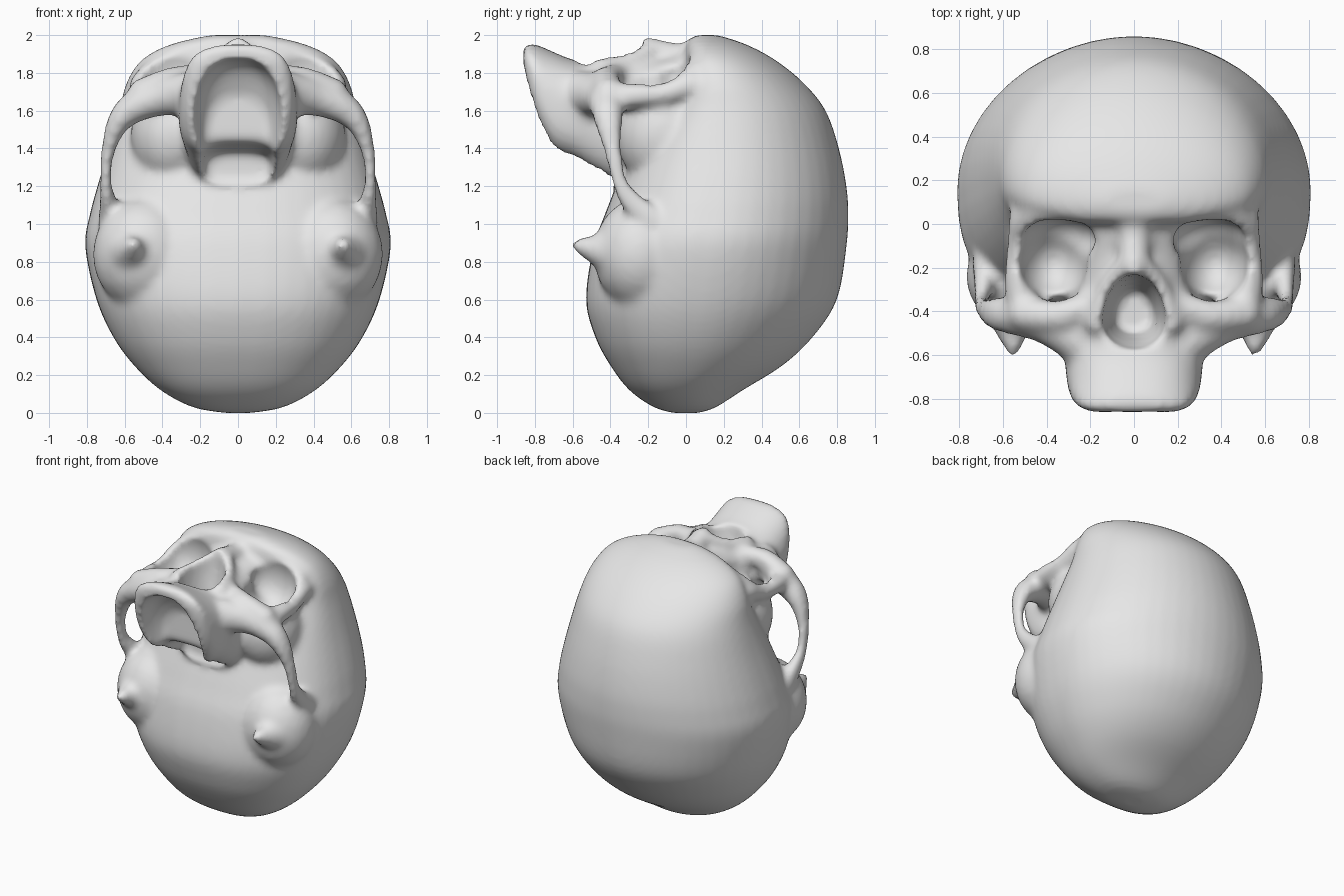
import bpy, bmesh, math
from mathutils import Matrix

old = bpy.data.objects.get("Cube")
if old:
    bpy.data.objects.remove(old, do_unlink=True)

bone = bpy.data.materials.new("bone_grey")
bone.use_nodes = True
bone.diffuse_color = (0.8, 0.8, 0.8, 1)
bone.node_tree.nodes["Principled BSDF"].inputs["Base Color"].default_value = (0.8, 0.8, 0.8, 1)


def spline(rows, steps=4):
    """Smooth interpolation through rows of numbers."""
    out = []
    for i in range(len(rows) - 1):
        a, b, c, d = (rows[max(0, min(len(rows) - 1, i + k))] for k in (-1, 0, 1, 2))
        for s in range(steps):
            t = s / steps
            out.append([q + 0.5 * t * (r - p + t * (2*p - 5*q + 4*r - w + t * (3*(q - r) + w - p)))
                        for p, q, r, w in zip(a, b, c, d)])
    return out + [list(rows[-1])]


def loft(bm, rows, axis, low_power, high_power, n=48):
    """Rows are (position on axis, half width, low, high, where it is widest)."""
    rings = []
    for h, w, lo, hi, c in spline(rows):
        ring = []
        for k in range(n):
            a = 2 * math.pi * k / n
            ca, sa = math.cos(a), math.sin(a)
            e = 2 / (high_power if sa > 0 else low_power)
            x = w * math.copysign(abs(ca) ** e, ca)
            v = c + (hi - c if sa > 0 else c - lo) * math.copysign(abs(sa) ** e, sa)
            ring.append(bm.verts.new((x, v, h) if axis == "z" else (x, h, v)))
        rings.append(ring)
    faces = [bm.faces.new((p[k], p[(k + 1) % n], q[(k + 1) % n], q[k]))
             for p, q in zip(rings, rings[1:]) for k in range(n)]
    faces += [bm.faces.new(rings[0]), bm.faces.new(rings[-1])]
    bmesh.ops.recalc_face_normals(bm, faces=faces)


def ball(bm, centre, radii, sides=(1, -1)):
    for s in sides:
        m = Matrix.Translation((centre[0] * s, centre[1], centre[2])) @ Matrix.Diagonal((*radii, 1))
        bmesh.ops.create_icosphere(bm, subdivisions=3, radius=1, matrix=m)


def strut(bm, points, sides=(1, -1), flat=1.0):
    """Rounded bone through points of (x, y, z, radius)."""
    for x, y, z, r in spline(points, 7):
        ball(bm, (x, y, z), (r * flat, r, r), sides)


def make(name, bm):
    me = bpy.data.meshes.new(name)
    bm.to_mesh(me)
    bm.free()
    ob = bpy.data.objects.new(name, me)
    bpy.context.collection.objects.link(ob)
    return ob


def remesh(ob, size):
    m = ob.modifiers.new("fuse", "REMESH")
    m.mode = "VOXEL"
    m.voxel_size = size


body = bmesh.new()

# braincase, from the back of the head to the forehead
loft(body, [(0.0, .07, -.07, .07, 0), (.03, .24, -.17, .16, 0), (.12, .41, -.30, .30, 0),
            (.25, .55, -.40, .51, .04), (.4, .66, -.48, .67, .07), (.6, .75, -.53, .80, .11),
            (.88, .81, -.49, .85, .15), (1.05, .785, -.43, .86, .18), (1.2, .745, -.37, .85, .20),
            (1.4, .685, -.28, .81, .22), (1.6, .63, -.15, .74, .22), (1.75, .59, -.05, .62, .18),
            (1.87, .51, -.01, .47, .14), (1.95, .36, .0, .32, .12), (2.0, .15, .04, .17, .1)],
     "z", 2.45, 1.95)
# swelling of the skull base beside the ears
ball(body, (.50, -.24, .84), (.27, .25, .30))

# upper jaw and middle of the face
loft(body, [(-.86, .20, 1.80, 1.94, 1.87), (-.83, .265, 1.66, 1.955, 1.82), (-.78, .295, 1.50, 1.945, 1.72),
            (-.70, .31, 1.37, 1.91, 1.64), (-.60, .315, 1.33, 1.87, 1.6), (-.5, .30, 1.27, 1.86, 1.57),
            (-.35, .285, 1.2, 1.88, 1.55), (-.15, .28, 1.2, 1.88, 1.55), (.02, .28, 1.3, 1.92, 1.6)],
     "y", 3.0, 2.4)

# nose bridge and the edges of the nose opening
strut(body, [(0, .06, 1.89, .08), (0, -.06, 1.88, .08), (0, -.17, 1.92, .065), (0, -.23, 1.95, .04)], (1,))
strut(body, [(.03, -.18, 1.92, .05), (.12, -.3, 1.86, .05), (.17, -.45, 1.82, .06)])
# brow ridge
strut(body, [(0, .06, 1.885, .08), (.25, .08, 1.87, .08), (.43, .06, 1.80, .08), (.51, -.02, 1.73, .065)])
# eye socket shell and outer rim
ball(body, (.34, -.12, 1.47), (.23, .25, .28))
strut(body, [(.51, .03, 1.74, .065), (.525, -.12, 1.69, .06), (.53, -.27, 1.68, .065), (.5, -.4, 1.67, .08)])
# lower rim of the eye socket
strut(body, [(.18, -.36, 1.79, .06), (.34, -.42, 1.76, .075), (.5, -.41, 1.69, .085)])
# cheekbone and arch running back to the braincase
strut(body, [(.25, -.53, 1.69, .12), (.41, -.45, 1.67, .10), (.55, -.42, 1.62, .09),
             (.635, -.41, 1.54, .075), (.69, -.385, 1.38, .05), (.70, -.35, 1.22, .045),
             (.69, -.29, 1.12, .06), (.69, -.18, 1.02, .07)], flat=0.75)
# bony points behind the ears
strut(body, [(.57, -.38, .85, .12), (.56, -.47, .865, .08), (.555, -.54, .88, .05), (.55, -.59, .89, .025)])
skull = make("skull", body)
remesh(skull, 0.022)

# hollows
cut = bmesh.new()
ball(cut, (.37, -.18, 1.79), (.16, .18, .26))  # eye sockets
ball(cut, (.34, -.07, 1.78), (.17, .11, .18))  # undercut below the brow
loft(cut, [(1.52, .09, -.50, -.30, -.43), (1.7, .12, -.54, -.26, -.44),
           (1.85, .145, -.575, -.235, -.45), (2.1, .15, -.59, -.22, -.46)], "z", 2.0, 2.0)  # nose
loft(cut, [(-1.0, .25, 1.1, 1.89, 1.5), (-.8, .235, 1.1, 1.87, 1.5),
           (-.70, .21, 1.1, 1.82, 1.5), (-.62, .17, 1.15, 1.68, 1.45)], "y", 4.0, 2.4)  # palate
loft(cut, [(-.9, .22, 1.1, 1.48, 1.3), (-.6, .21, 1.16, 1.43, 1.3),
           (-.36, .17, 1.22, 1.38, 1.3)], "y", 4.0, 3.0)  # airway
hollows = make("hollow_cutter", cut)
remesh(hollows, 0.025)
hollows.hide_render = True

b = skull.modifiers.new("carve", "BOOLEAN")
b.operation, b.solver, b.object = "DIFFERENCE", "EXACT", hollows
remesh(skull, 0.02)
s = skull.modifiers.new("soften", "SMOOTH")
s.factor, s.iterations = 0.5, 6

# bake the modifiers and drop the cutter
dg = bpy.context.evaluated_depsgraph_get()
final = bpy.data.meshes.new_from_object(skull.evaluated_get(dg))
skull.modifiers.clear()
skull.data = final
bpy.data.objects.remove(hollows, do_unlink=True)
final.materials.clear()
final.materials.append(bone)
final.shade_smooth()
